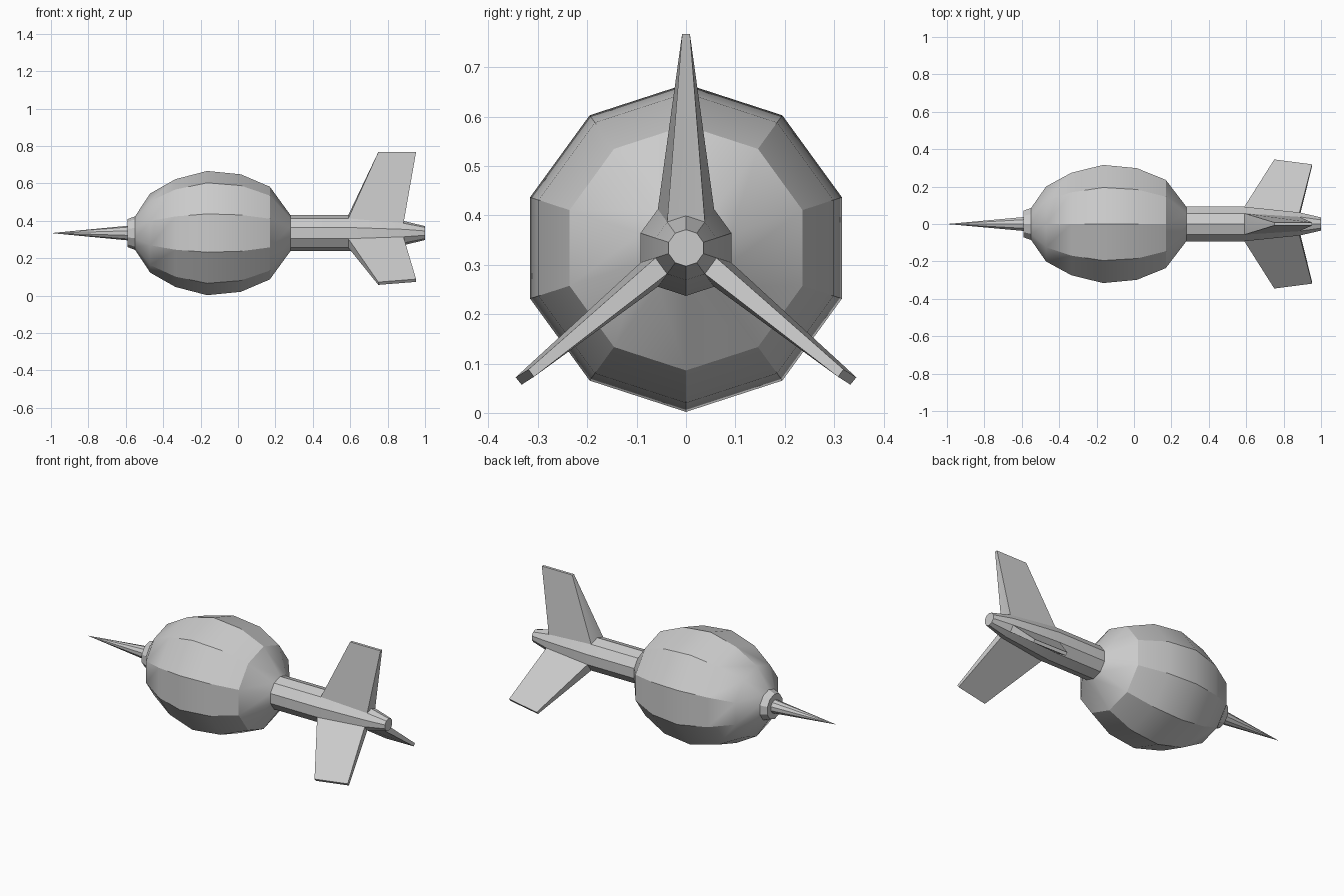
import bpy, bmesh
from math import sin, cos, radians

if "Cube" in bpy.data.objects:
    bpy.data.objects.remove(bpy.data.objects["Cube"])

SIDES = 10
AXIS_Z = 0.334


def ring_point(x, r, k):
    a = radians(360 / SIDES * k)
    return (x, r * sin(a), AXIS_Z + r * cos(a))


def finish(name, bm):
    bmesh.ops.recalc_face_normals(bm, faces=bm.faces)
    mesh = bpy.data.meshes.new(name)
    bm.to_mesh(mesh)
    bm.free()
    ob = bpy.data.objects.new(name, mesh)
    bpy.context.collection.objects.link(ob)
    bpy.context.view_layer.objects.active = ob
    ob.select_set(True)
    bpy.ops.object.shade_smooth_by_angle(angle=radians(30))
    ob.select_set(False)
    return ob


def lathe(name, profile, skip=(), cap_end=False):
    """Ten-sided turned shape along x; skip holds (segment, side) openings."""
    bm = bmesh.new()
    rings = []
    for x, r in profile:
        if r == 0:
            rings.append([bm.verts.new((x, 0, AXIS_Z))] * SIDES)
        else:
            rings.append([bm.verts.new(ring_point(x, r, k)) for k in range(SIDES)])
    for i, (a, b) in enumerate(zip(rings, rings[1:])):
        for k in range(SIDES):
            if (i, k) in skip:
                continue
            n = (k + 1) % SIDES
            bm.faces.new(list(dict.fromkeys([a[k], a[n], b[n], b[k]])))
    if cap_end:
        bm.faces.new(rings[-1])
    return finish(name, bm)


# Tail section stations where the fins grow out
FRONT, REAR = (0.59, 0.097), (0.885, 0.065)


def fin(name, sides, tip_front, tip_rear):
    """Fin lofted from the tail's own facets to a thin tip."""
    root = [ring_point(*FRONT, k) for k in sides]
    root += [ring_point(*REAR, k) for k in reversed(sides)]
    tip = tip_front + tip_rear[::-1]
    bm = bmesh.new()
    lo = [bm.verts.new(p) for p in root]
    hi = [bm.verts.new(p) for p in tip]
    for i in range(len(lo)):
        j = (i + 1) % len(lo)
        bm.faces.new((lo[i], lo[j], hi[j], hi[i]))
    bm.faces.new(hi)
    return finish(name, bm)


# Nose spike and bulbous body
lathe("nose_spike", [(-1.0, 0), (-0.59, 0.039)])
lathe("body", [(-0.59, 0.039), (-0.59, 0.075), (-0.55, 0.09), (-0.47, 0.211),
               (-0.335, 0.288), (-0.165, 0.332), (0.015, 0.314),
               (0.17, 0.248), (0.28, 0.097)])

# Tail boom, left open where fins attach
lathe("tail_boom", [(0.28, 0.097), FRONT, REAR, (1.0, 0.037)],
      skip={(1, 9), (1, 0), (1, 3), (1, 6)}, cap_end=True)

# Upright fin
fin("top_fin", [-1, 0, 1],
    [(0.75, y, 0.767) for y in (-0.008, 0, 0.008)],
    [(0.952, y, 0.767) for y in (-0.008, 0, 0.008)])

# Pair of lower fins
for s, name, sides in ((1, "lower_fin_right", [3, 4]), (-1, "lower_fin_left", [-3, -4])):
    fin(name, sides,
        [(0.75, s * 0.345, 0.072), (0.75, s * 0.333, 0.057)],
        [(0.952, s * 0.319, 0.088), (0.952, s * 0.308, 0.073)])
